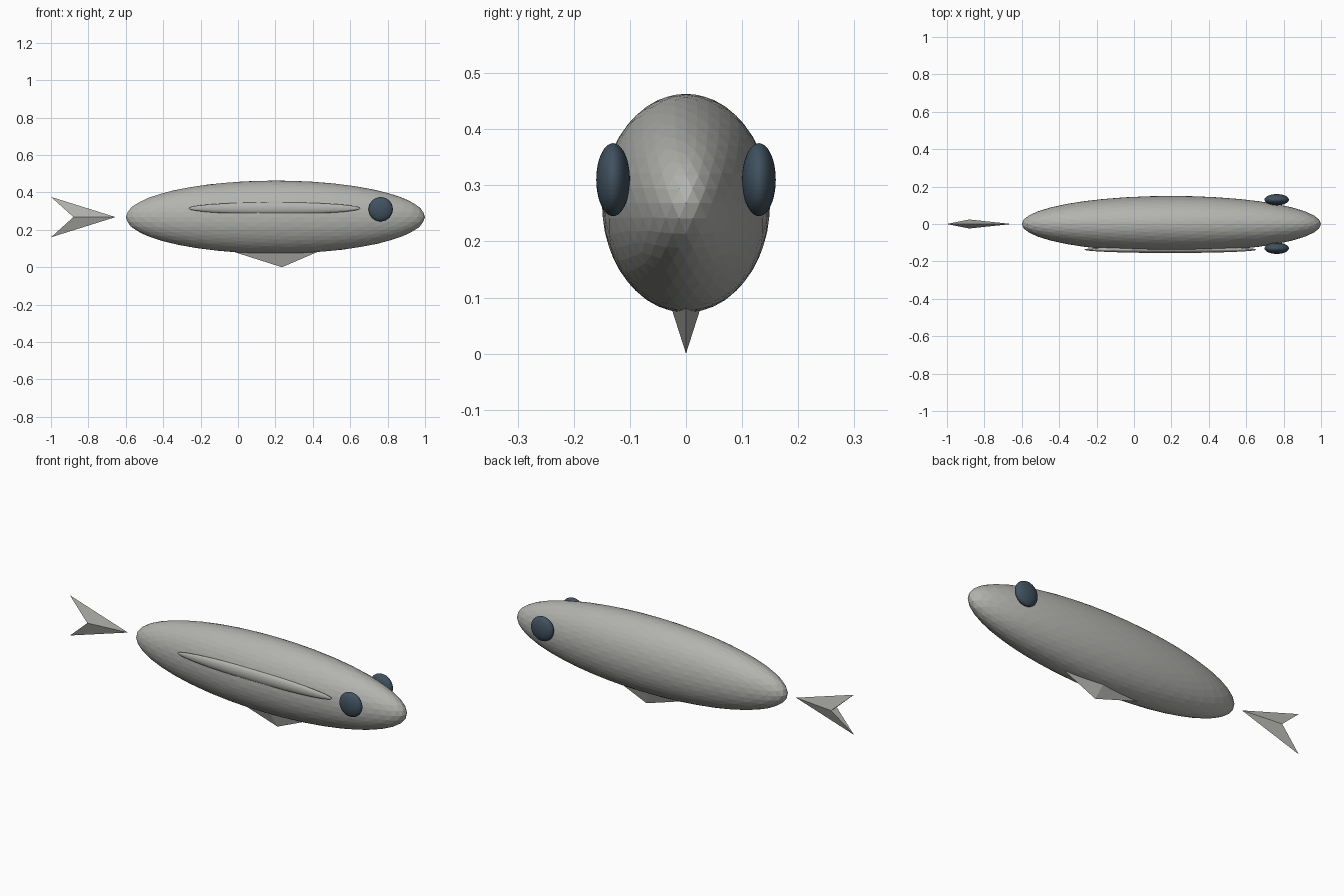
import bpy
import bmesh

cube = bpy.data.objects.get("Cube")
if cube:
    bpy.data.objects.remove(cube, do_unlink=True)


def material(name, colour):
    mat = bpy.data.materials.new(name)
    mat.use_nodes = True
    mat.diffuse_color = (*colour, 1)
    mat.node_tree.nodes["Principled BSDF"].inputs["Base Color"].default_value = (*colour, 1)
    return mat


grey = material("warm_grey", (0.45, 0.45, 0.43))
slate = material("dark_slate_blue", (0.052, 0.083, 0.115))


def ellipsoid(name, centre, radii, mat, detail=4):
    """Flat-faceted icosphere stretched to the given radii."""
    bpy.ops.mesh.primitive_ico_sphere_add(subdivisions=detail, radius=1, location=centre)
    obj = bpy.context.object
    obj.name = name
    obj.scale = radii
    bpy.ops.object.transform_apply(location=False, rotation=False, scale=True)
    obj.data.materials.append(mat)
    return obj


def ridged_fin(name, tip, corner_a, corner_b, ridge, half_width, mat):
    """Thin dart in the xz plane, thickened at a ridge point on each side."""
    bm = bmesh.new()
    t, a, b = (bm.verts.new((x, 0, z)) for x, z in (tip, corner_a, corner_b))
    for side in (-1, 1):
        r = bm.verts.new((ridge[0], side * half_width, ridge[1]))
        bm.faces.new((t, a, r))
        bm.faces.new((t, r, b))
        if side == -1:
            first = r
    # Close the end between the two ridges
    bm.faces.new((a, first, r))
    bm.faces.new((b, r, first))
    bmesh.ops.recalc_face_normals(bm, faces=bm.faces)
    mesh = bpy.data.meshes.new(name)
    bm.to_mesh(mesh)
    bm.free()
    mesh.materials.append(mat)
    obj = bpy.data.objects.new(name, mesh)
    bpy.context.collection.objects.link(obj)
    return obj


# Body and the long fin on its right flank
ellipsoid("body", (0.2, 0, 0.268), (0.8, 0.15, 0.195), grey)
ellipsoid("side_fin", (0.195, -0.137, 0.315), (0.46, 0.018, 0.032), grey)

# Bulging eyes
for name, side in (("front_eye", -1), ("back_eye", 1)):
    ellipsoid(name, (0.763, side * 0.13, 0.31), (0.065, 0.03, 0.065), slate)

# Detached forked tail and the belly fin
ridged_fin("tail_fin", (-0.655, 0.268), (-1, 0.376), (-1, 0.16), (-0.88, 0.268), 0.024, grey)
ridged_fin("belly_fin", (0.235, 0), (-0.08, 0.1), (0.468, 0.1), (0.2, 0.1), 0.032, grey)
